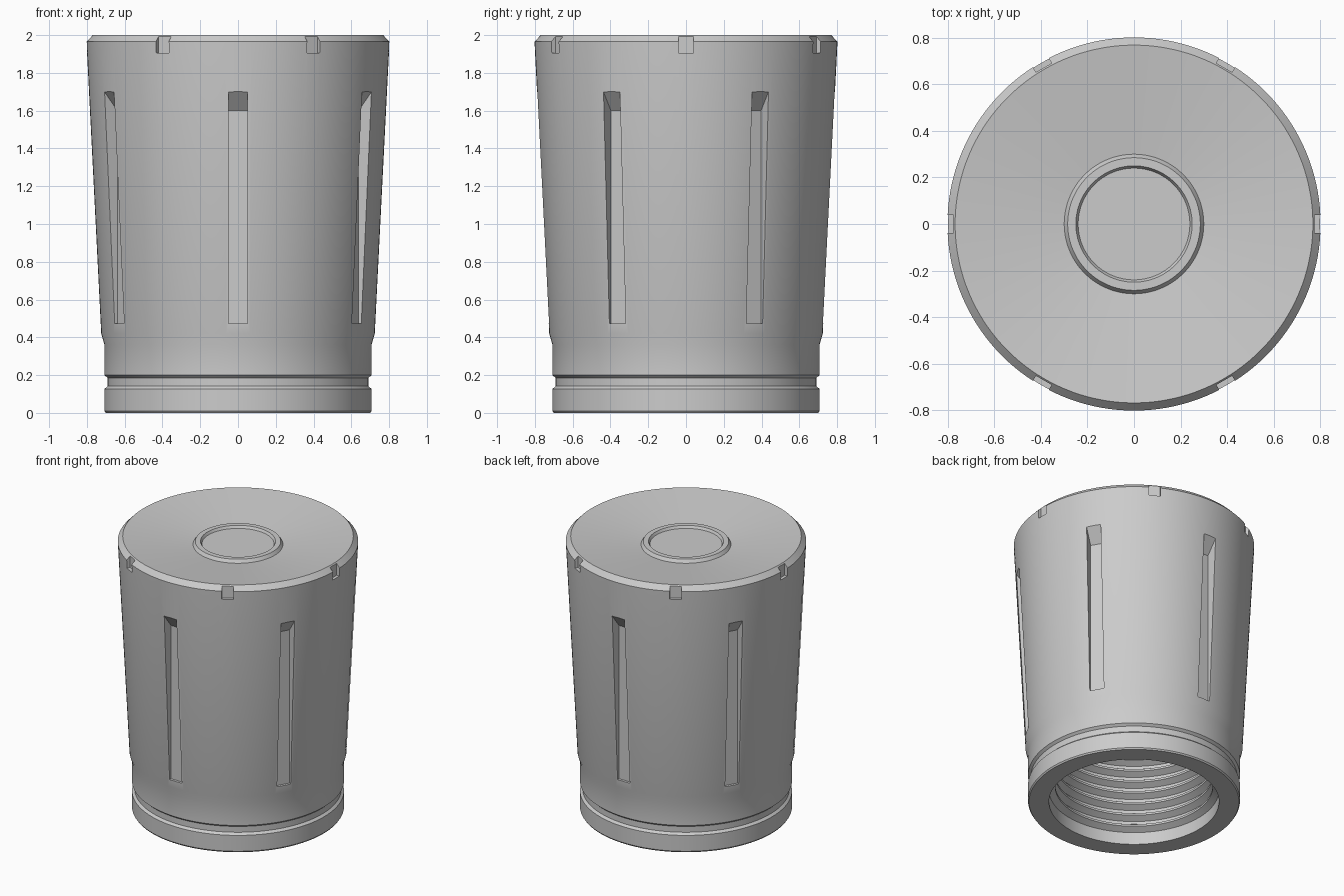
import bpy, bmesh, math
from mathutils import Matrix, Vector

cube = bpy.data.objects.get("Cube")
if cube:
    bpy.data.objects.remove(cube, do_unlink=True)

SEGMENTS = 144

metal = bpy.data.materials.new("plain grey metal")
metal.use_nodes = True
GREY = (0.6, 0.6, 0.6, 1)
metal.diffuse_color = GREY
metal.node_tree.nodes["Principled BSDF"].inputs["Base Color"].default_value = GREY


def add_object(name, bm):
    bmesh.ops.recalc_face_normals(bm, faces=bm.faces)
    mesh = bpy.data.meshes.new(name)
    bm.to_mesh(mesh)
    bm.free()
    mesh.materials.append(metal)
    obj = bpy.data.objects.new(name, mesh)
    bpy.context.collection.objects.link(obj)
    return obj


def revolve(name, profile):
    """Spin an open (radius, height) profile that starts and ends on the axis."""
    bm = bmesh.new()
    verts = [bm.verts.new((r, 0, z)) for r, z in profile]
    edges = [bm.edges.new(pair) for pair in zip(verts, verts[1:])]
    bmesh.ops.spin(bm, geom=verts + edges, cent=(0, 0, 0), axis=(0, 0, 1),
                   angle=math.tau, steps=SEGMENTS, use_merge=True)
    bmesh.ops.remove_doubles(bm, verts=bm.verts, dist=1e-5)
    return add_object(name, bm)


def radial_prisms(name, outline, width, first_angle):
    """Six prisms round the axis, each a (radius, height) outline of given width."""
    bm = bmesh.new()
    for i in range(6):
        turn = Matrix.Rotation(first_angle + i * math.tau / 6, 3, "Z")
        face = bm.faces.new([bm.verts.new(turn @ Vector((r, -width / 2, z)))
                             for r, z in outline])
        side = bmesh.ops.extrude_face_region(bm, geom=[face])["geom"]
        bmesh.ops.translate(bm, vec=turn @ Vector((0, width, 0)),
                            verts=[v for v in side if isinstance(v, bmesh.types.BMVert)])
    obj = add_object(name, bm)
    obj.hide_render = True
    return obj


# Outside: foot band, groove, shoulder, tapered wall and bevelled rim
outside = [(0.70, 0), (0.707, 0.01), (0.707, 0.127), (0.69, 0.142), (0.69, 0.185),
           (0.707, 0.2), (0.707, 0.36), (0.724, 0.42), (0.802, 1.965), (0.769, 2.0)]
# Dished top with a raised ring round the centre
top = [(0.30, 1.94), (0.285, 1.963), (0.25, 1.963), (0.24, 1.945), (0, 1.945)]
# Bore from below, with repeated thread ridges
bore = [(0.567, 0), (0.567, 0.09)]
PITCH = 0.085
for i in range(10):
    z = 0.09 + i * PITCH
    bore += [(0.525, z + 0.025), (0.525, z + 0.04), (0.567, z + 0.065), (0.567, z + PITCH)]
bore += [(0.567, 1.7), (0, 1.7)]

body = revolve("threaded_cap", bore[::-1] + outside + top)

# Long grip slots with a ramped upper end, and small notches in the rim
slots = radial_prisms("slot_cutter", [(0.708, 0.472), (0.9, 0.472), (0.9, 1.84), (0.708, 1.6)],
                      0.1, math.radians(30))
slots_outline_top = 1.7
notches = radial_prisms("notch_cutter", [(0.776, 1.905), (0.9, 1.905), (0.9, 2.1), (0.776, 2.1)],
                        0.078, 0)

bpy.context.view_layer.objects.active = body
for cutter in (slots, notches):
    mod = body.modifiers.new(cutter.name, "BOOLEAN")
    mod.operation = "DIFFERENCE"
    mod.solver = "EXACT"
    mod.object = cutter
    bpy.ops.object.modifier_apply(modifier=mod.name)
    bpy.data.objects.remove(cutter, do_unlink=True)

bpy.ops.object.select_all(action="DESELECT")
body.select_set(True)
bpy.ops.object.shade_smooth_by_angle(angle=math.radians(30))
